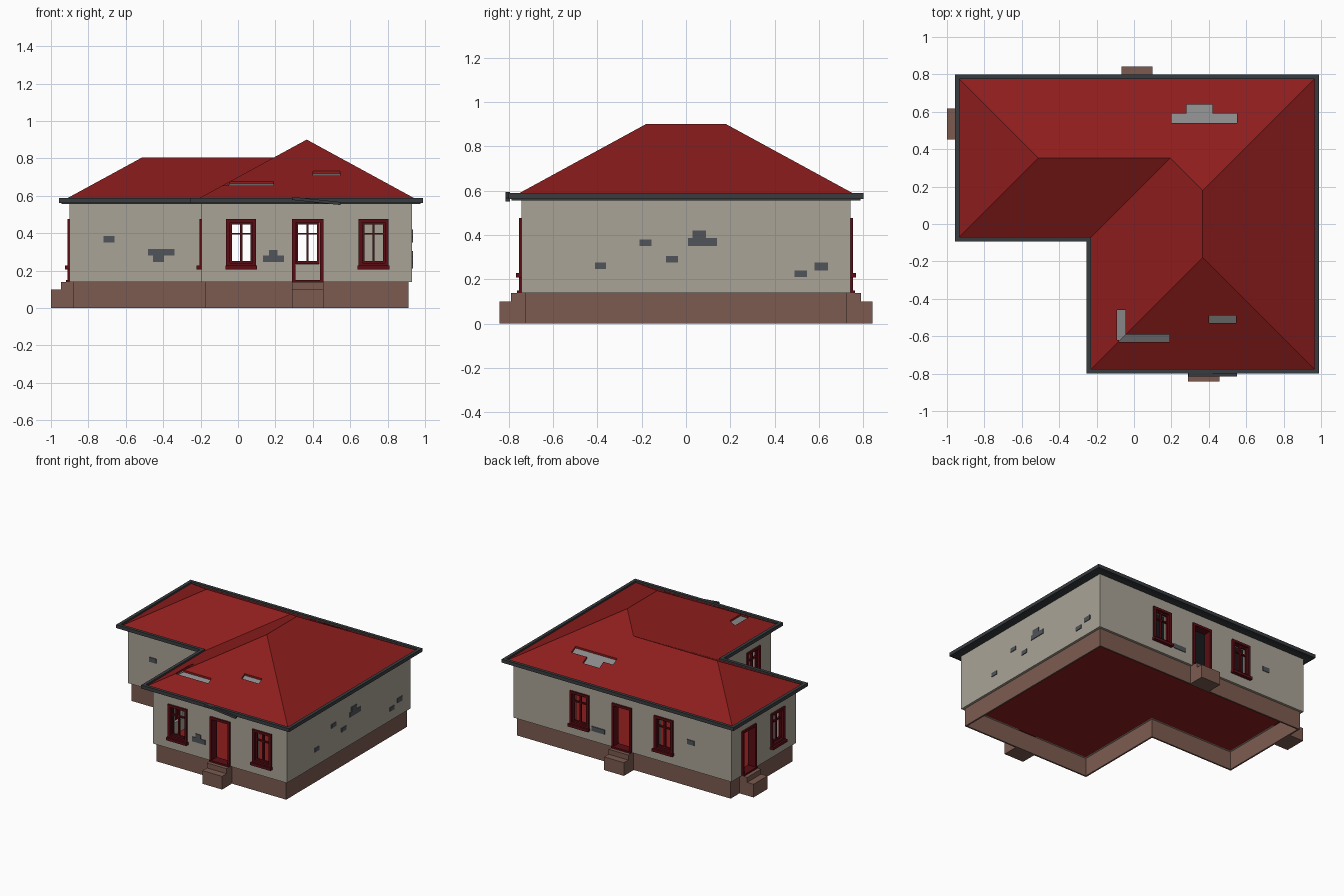
import bpy, bmesh
from math import radians
from mathutils import Matrix, Vector

if "Cube" in bpy.data.objects:
    bpy.data.objects.remove(bpy.data.objects["Cube"])


def mat(name, r, g, b):
    m = bpy.data.materials.new(name)
    m.diffuse_color = (r, g, b, 1)
    m.use_nodes = True
    m.node_tree.nodes["Principled BSDF"].inputs["Base Color"].default_value = m.diffuse_color
    return m


WALL = mat("plaster", .40, .37, .31)
RED = mat("roof_red", .27, .012, .012)
FRAME = mat("frame_red", .10, .004, .007)
BROWN = mat("base_brown", .20, .105, .08)
DARK = mat("gutter_grey", .04, .045, .05)
BRICK = mat("brick_grey", .08, .09, .10)
PATCH = mat("bare_roof_grey", .25, .25, .25)


def finish(name, bm, material):
    bmesh.ops.recalc_face_normals(bm, faces=bm.faces)
    me = bpy.data.meshes.new(name)
    bm.to_mesh(me)
    bm.free()
    ob = bpy.data.objects.new(name, me)
    bpy.context.collection.objects.link(ob)
    if material:
        me.materials.append(material)
    return ob


def add_box(bm, x0, x1, y0, y1, z0, z1, M=Matrix()):
    c = Vector(((x0 + x1) / 2, (y0 + y1) / 2, (z0 + z1) / 2))
    S = Matrix.Diagonal((x1 - x0, y1 - y0, z1 - z0, 1))
    bmesh.ops.create_cube(bm, size=1, matrix=M @ Matrix.Translation(c) @ S)


def boxes(name, items, material, M=Matrix()):
    bm = bmesh.new()
    for b in items:
        add_box(bm, *b, M)
    return finish(name, bm, material)


def cut(ob, cutter):
    cutter.hide_render = True
    cutter.hide_set(True)
    mod = ob.modifiers.new("cut", "BOOLEAN")
    mod.operation = 'DIFFERENCE'
    mod.solver = 'EXACT'
    mod.use_self = True
    mod.object = cutter


def plan(d):
    """L-shaped outline of the walls, offset outward by d."""
    x0, x1, xn, y0, y1, yn = -.9 - d, .93 + d, -.195 - d, -.742 - d, .742 + d, -.035 - d
    return [(x0, y1), (x0, yn), (xn, yn), (xn, y0), (x1, y0), (x1, y1)]


def ring(name, outer, inner, z0, z1, material):
    bm = bmesh.new()
    rows = [[bm.verts.new((x, y, z)) for x, y in plan(d)]
            for d, z in ((outer, z0), (outer, z1), (inner, z1), (inner, z0))]
    for r in range(4):
        a, b = rows[r], rows[(r + 1) % 4]
        for i in range(6):
            j = (i + 1) % 6
            bm.faces.new((a[i], a[j], b[j], b[i]))
    return finish(name, bm, material)


def slab(name, d, z0, z1, material):
    bm = bmesh.new()
    f = bm.faces.new([bm.verts.new((x, y, z0)) for x, y in plan(d)])
    ext = bmesh.ops.extrude_face_region(bm, geom=[f])
    bmesh.ops.translate(bm, vec=(0, 0, z1 - z0),
                        verts=[v for v in ext["geom"] if isinstance(v, bmesh.types.BMVert)])
    return finish(name, bm, material)


def roof(name, d, eave, t, material):
    """Hipped L roof shell of vertical thickness t."""
    p = plan(d)
    x0, y1 = p[0]
    xn, yn = p[2]
    x1, y0 = p[4]
    w, m, s = (y1 - yn) / 2, (x1 - xn) / 2, .545
    pts = [(x, y, eave) for x, y in p]
    pts += [(x0 + w, y1 - w, eave + s * w), (xn + w, y1 - w, eave + s * w),
            (xn + m, y1 - m, eave + s * m), (xn + m, y0 + m, eave + s * m)]
    faces = [(0, 6, 7, 8, 5), (0, 1, 6), (1, 2, 7, 6), (2, 3, 9, 8, 7), (3, 4, 9), (4, 5, 8, 9)]
    bm = bmesh.new()
    top = [bm.verts.new(q) for q in pts]
    low = [bm.verts.new((x, y, z - t)) for x, y, z in pts]
    for f in faces:
        bm.faces.new([top[i] for i in f])
        bm.faces.new([low[i] for i in reversed(f)])
    for i in range(6):
        j = (i + 1) % 6
        bm.faces.new((top[i], top[j], low[j], low[i]))
    return finish(name, bm, material)


# Base skirt, floor and walls
ring("base", -.018, -.03, 0, .14, BROWN)
slab("floor", -.045, .135, .145, RED)
walls = ring("walls", 0, -.05, .138, .565, WALL)

# Openings: centre on wall, facing angle (0 = front, -90 = left, 180 = back)
windows = [(.017, -.742, 0), (.725, -.742, 0), (.372, .742, 180), (-.335, .742, 180),
           (-.9, .19, -90), (-.195, -.525, -90)]
doors = [(.373, -.742, 0), (.015, .742, 180), (-.9, .535, -90)]


def frame_of(x, y, a):
    return Matrix.Translation((x, y, 0)) @ Matrix.Rotation(radians(a), 4, 'Z')


cutter_bm = bmesh.new()
for n, w in enumerate(windows, 1):
    M = frame_of(*w)
    add_box(cutter_bm, -.062, .062, -.05, .08, .235, .46, M)
    items = [(-.08, -.06, -.012, .03, .21, .475), (.06, .08, -.012, .03, .21, .475),
             (-.06, .06, -.012, .03, .457, .475), (-.06, .06, -.012, .03, .21, .24),
             (-.085, .085, -.026, 0, .207, .227),
             (-.06, -.05, .005, .02, .24, .457), (.05, .06, .005, .02, .24, .457),
             (-.05, .05, .005, .02, .447, .457), (-.05, .05, .005, .02, .24, .252),
             (-.006, .006, .005, .02, .252, .447), (-.05, .05, .005, .02, .392, .402)]
    boxes(f"window_{n}", items, FRAME, M)

# Open doorways with frame, threshold and two steps
for n, d in enumerate(doors, 1):
    M = frame_of(*d)
    add_box(cutter_bm, -.068, .068, -.05, .08, .10, .46, M)
    items = [(-.083, -.066, -.012, .05, .14, .475), (.066, .083, -.012, .05, .14, .475),
             (-.066, .066, -.012, .05, .457, .475), (-.083, .083, -.02, .05, .138, .15)]
    boxes(f"door_frame_{n}", items, FRAME, M)
    boxes(f"steps_{n}", [(-.083, .083, -.1, .02, 0, .10), (-.083, .083, -.047, .02, .10, .138)],
          BROWN, M)
cut(walls, finish("opening_cutter", cutter_bm, None))

# Exposed bricks, thin plates proud of the walls
e = .005
front, notch, back, right = -.742, -.035, .742, .93
boxes("bricks_front", [(x0, x1, y - e, y + e, z0, z1) for x0, x1, y, z0, z1 in (
    (.135, .245, front, .245, .28), (.165, .21, front, .28, .31),
    (-.72, -.66, notch, .35, .385), (-.48, -.34, notch, .28, .315),
    (-.455, -.395, notch, .245, .28))], BRICK)
boxes("bricks_back", [(x0, x1, back - e, back + e, z0, z1) for x0, x1, z0, z1 in (
    (.16, .27, .215, .25), (-.59, -.53, .33, .365))], BRICK)
boxes("bricks_right", [(right - e, right + e, y0, y1, z0, z1) for y0, y1, z0, z1 in (
    (-.41, -.36, .245, .275), (-.21, -.155, .35, .38), (-.09, -.035, .275, .305),
    (.01, .14, .35, .385), (.03, .09, .385, .42), (.49, .545, .21, .24),
    (.58, .64, .24, .275))], BRICK)

# Roof with missing patches showing the layer below
tiles = roof("roof", .04, .572, .014, RED)
roof("roof_underlay", .035, .56, .004, PATCH)
patches = [(.2, .55, .54, .59), (.28, .42, .585, .64), (.40, .545, -.53, -.49),
           (-.08, .19, -.63, -.59), (-.09, -.045, -.62, -.46)]
cut(tiles, boxes("patch_cutter", [(*p, .5, 1) for p in patches], None))

# Eaves board, gutter and its broken front piece
slab("eaves_board", .045, .556, .566, DARK)
ring("gutter", .058, .034, .562, .588, DARK)
boxes("broken_gutter", [(-.13, .13, -.012, .008, -.008, .008)], DARK,
      Matrix.Translation((.42, -.803, .572)) @ Matrix.Rotation(radians(6), 4, 'Y'))
